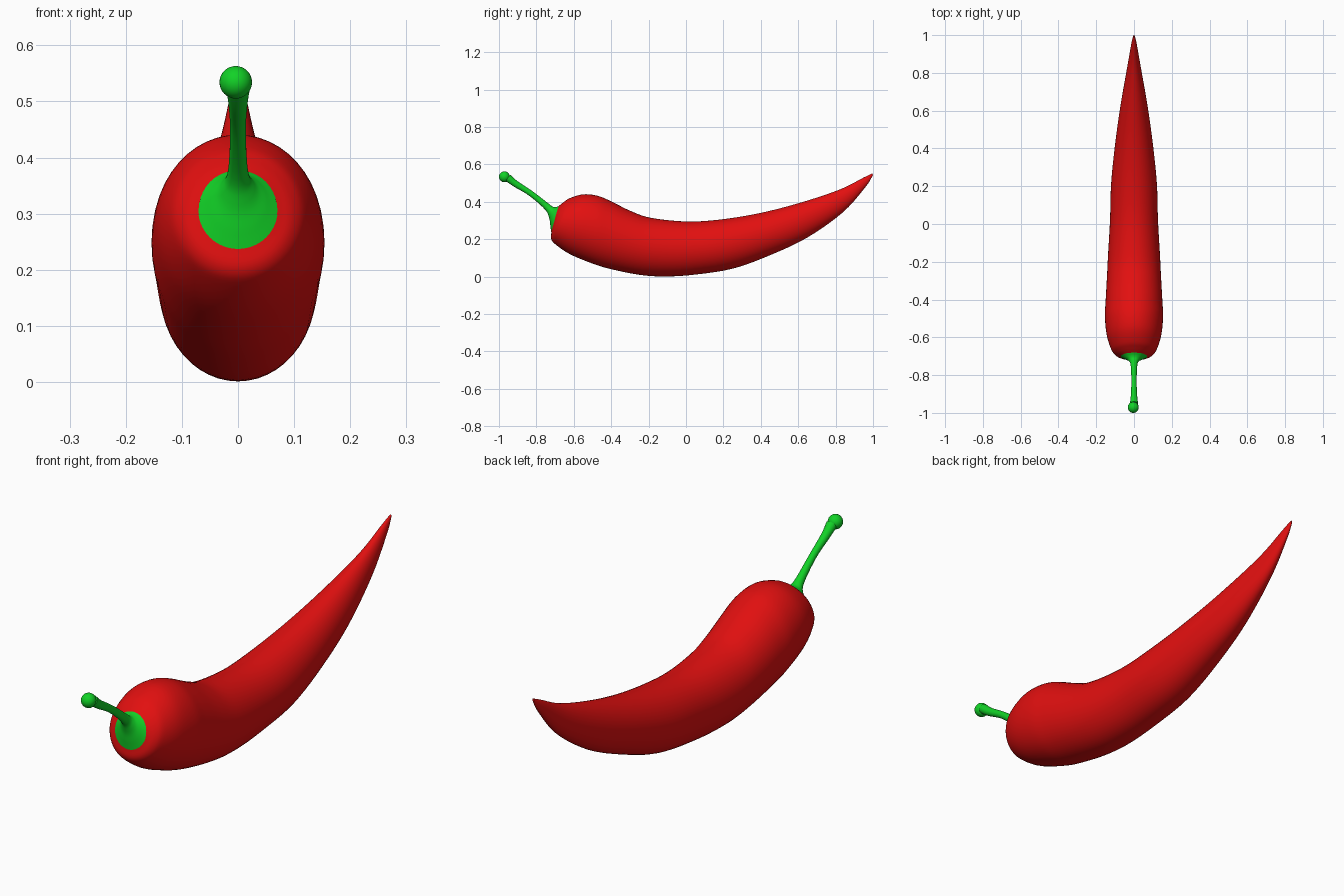
import bpy, bmesh, math
from mathutils import Vector

if "Cube" in bpy.data.objects:
    bpy.data.objects.remove(bpy.data.objects["Cube"])


def material(name, rgb):
    m = bpy.data.materials.new(name)
    m.diffuse_color = (*rgb, 1)
    m.use_nodes = True
    m.node_tree.nodes["Principled BSDF"].inputs["Base Color"].default_value = m.diffuse_color
    return m


RED = material("pepper red", (0.76, 0.005, 0.005))
GREEN = material("stem green", (0.006, 0.64, 0.02))


def smooth_path(rows, steps):
    """Catmull-Rom interpolation through rows of numbers."""
    pts = [Vector(r) for r in rows]
    pts = [2 * pts[0] - pts[1]] + pts + [2 * pts[-1] - pts[-2]]
    out = []
    for i in range(1, len(pts) - 2):
        a, b, c, d = pts[i - 1:i + 3]
        for k in range(steps):
            t = k / steps
            out.append(0.5 * (2 * b + (c - a) * t + (2 * a - 5 * b + 4 * c - d) * t * t
                              + (3 * b - a - 3 * c + d) * t ** 3))
    return out + [pts[-2]]


def loft(name, rows, mat, steps=5, sides=48):
    """Rows: top y, top z, bottom y, bottom z, half width of each oval ring."""
    bm = bmesh.new()
    rings = []
    for ty, tz, by, bz, w in smooth_path(rows, steps):
        ring = []
        for k in range(sides):
            a = 2 * math.pi * k / sides
            u = math.cos(a)
            ring.append(bm.verts.new((w * math.sin(a),
                                      (ty + by) / 2 + u * (ty - by) / 2,
                                      (tz + bz) / 2 + u * (tz - bz) / 2)))
        rings.append(ring)
    for r, s in zip(rings, rings[1:]):
        for k in range(sides):
            n = (k + 1) % sides
            bm.faces.new((r[k], r[n], s[n], s[k]))
    bm.faces.new(rings[0])
    bm.faces.new(rings[-1])
    bmesh.ops.recalc_face_normals(bm, faces=bm.faces)
    for f in bm.faces:
        f.smooth = len(f.verts) == 4
    me = bpy.data.meshes.new(name)
    bm.to_mesh(me)
    bm.free()
    me.materials.append(mat)
    ob = bpy.data.objects.new(name, me)
    bpy.context.collection.objects.link(ob)
    return ob


# Curved pepper body, from the stem end to the pointed tip
loft("pepper_body", [
    (-.683, .375, -.720, .240, .070),
    (-.655, .398, -.720, .200, .100),
    (-.620, .420, -.695, .170, .122),
    (-.550, .440, -.620, .120, .145),
    (-.475, .433, -.500, .070, .154),
    (-.405, .405, -.400, .040, .150),
    (-.300, .353, -.250, .010, .143),
    (-.190, .315, -.120, .001, .137),
    (.000, .295, .040, .010, .127),
    (.180, .305, .250, .043, .121),
    (.395, .340, .450, .115, .100),
    (.610, .395, .650, .210, .071),
    (.820, .465, .840, .345, .036),
    (.950, .530, .960, .480, .014),
    (.998, .553, .999, .541, .004)], RED)

# Calyx disc flaring into the thin stem
loft("stem", [
    (-.681, .377, -.721, .237, .071),
    (-.697, .372, -.725, .268, .052),
    (-.713, .374, -.732, .315, .030),
    (-.734, .390, -.755, .360, .018),
    (-.821, .457, -.839, .433, .014),
    (-.900, .510, -.921, .482, .017),
    (-.940, .545, -.965, .512, .022)], GREEN, sides=40)

# Rounded knob at the stem end
bpy.ops.mesh.primitive_uv_sphere_add(segments=32, ring_count=16, radius=.029,
                                     location=(-.004, -.971, .534))
knob = bpy.context.object
knob.name = "stem_knob"
knob.data.materials.append(GREEN)
bpy.ops.object.shade_smooth()
